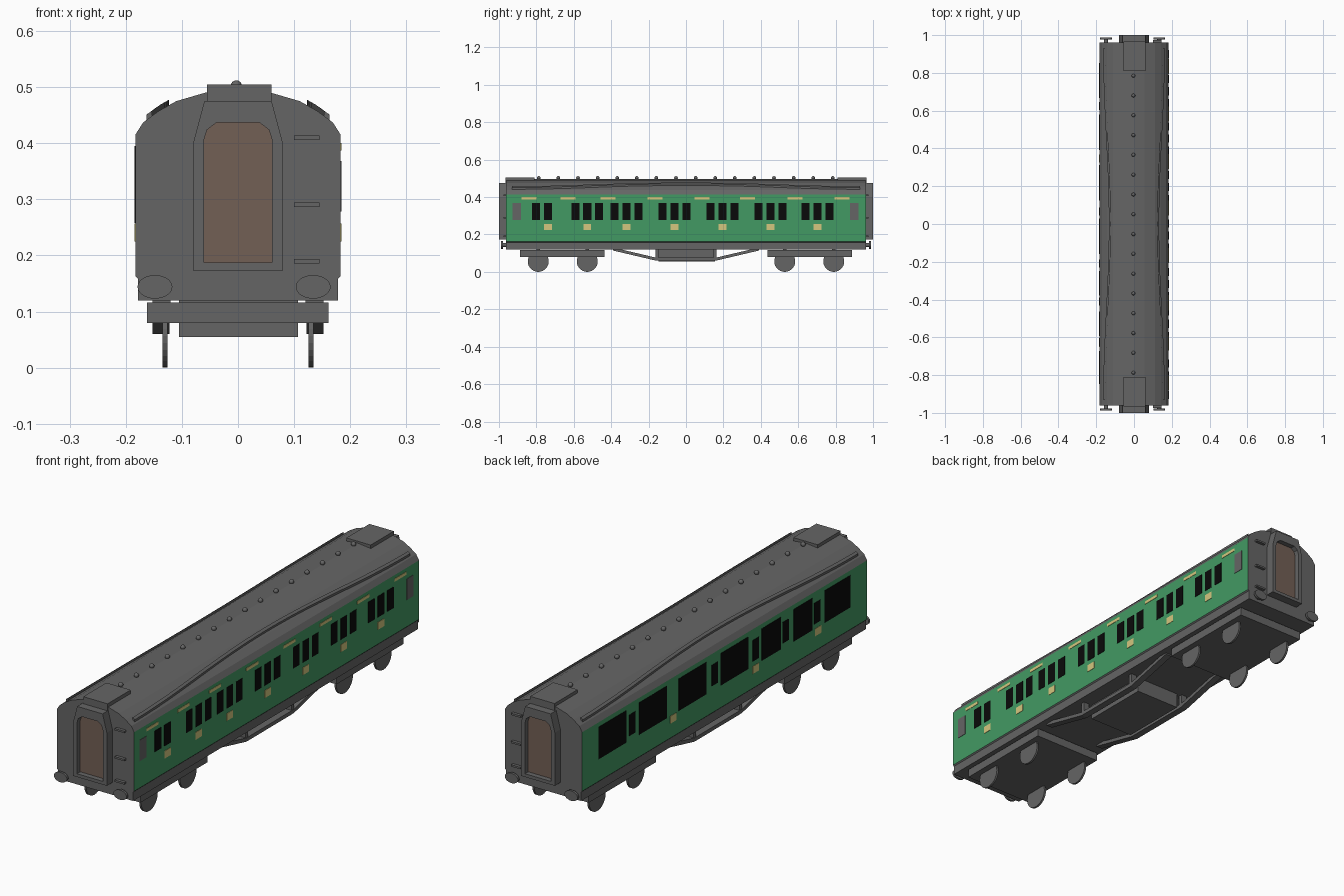
import bpy, bmesh, math
from mathutils import Matrix

if "Cube" in bpy.data.objects:
    bpy.data.objects.remove(bpy.data.objects["Cube"])


def mat(name, rgb):
    m = bpy.data.materials.new(name)
    m.diffuse_color = (*rgb, 1)
    m.use_nodes = True
    m.node_tree.nodes["Principled BSDF"].inputs["Base Color"].default_value = m.diffuse_color
    return m


GREY = mat("grey", (0.13, 0.13, 0.13))
GREEN = mat("green", (0.055, 0.32, 0.125))
BLACK = mat("black", (0.003, 0.003, 0.003))
CREAM = mat("cream", (0.66, 0.57, 0.21))
BROWN = mat("brown", (0.17, 0.115, 0.09))


def finish(bm, name, mats):
    bmesh.ops.recalc_face_normals(bm, faces=bm.faces)
    me = bpy.data.meshes.new(name)
    bm.to_mesh(me)
    bm.free()
    for m in mats:
        me.materials.append(m)
    ob = bpy.data.objects.new(name, me)
    bpy.context.collection.objects.link(ob)
    return ob


def box(name, x, y, z, m=GREY):
    bm = bmesh.new()
    size = [b - a for a, b in (x, y, z)]
    mid = [(a + b) / 2 for a, b in (x, y, z)]
    bmesh.ops.create_cube(bm, size=1, matrix=Matrix.Translation(mid) @ Matrix.Diagonal((*size, 1)))
    return finish(bm, name, [m])


def cylinder(name, loc, axis, rx, rz, depth):
    """Cylinder along axis X or Y; rx, rz are its two radii."""
    rot = Matrix.Rotation(math.pi / 2, 4, 'Y' if axis == 'X' else 'X')
    scale = (1, rx, rz, 1) if axis == 'X' else (rx, 1, rz, 1)
    bm = bmesh.new()
    bmesh.ops.create_cone(bm, cap_ends=True, segments=28, radius1=1, radius2=1, depth=depth,
                          matrix=Matrix.Translation(loc) @ Matrix.Diagonal(scale) @ rot)
    return finish(bm, name, [GREY])


def loft(name, rings, mats=(GREY,)):
    """Skin a list of closed rings and cap both ends."""
    bm = bmesh.new()
    loops = [[bm.verts.new(p) for p in r] for r in rings]
    n = len(loops[0])
    for a, b in zip(loops, loops[1:]):
        for i in range(n):
            bm.faces.new((a[i], a[(i + 1) % n], b[(i + 1) % n], b[i]))
    bm.faces.new(loops[0])
    bm.faces.new(loops[-1])
    return finish(bm, name, mats)


def mirror_profile(half):
    return half + [(-x, z) for x, z in reversed(half) if x > 0]


# Body shell: one cross-section, green on the side panels only
ROOF = [(0.183, 0.415), (0.169, 0.437), (0.142, 0.457), (0.11, 0.475), (0.055, 0.491), (0, 0.497)]
section = mirror_profile([(0.178, 0.12), (0.178, 0.158), (0.183, 0.163)] + ROOF)
body = loft("body", [[(x, y, z) for x, z in section] for y in (-0.962, 0.962)], (GREY, GREEN))
for p in body.data.polygons:
    if abs(p.normal.x) > 0.95 and 0.2 < p.center.z < 0.41:
        p.material_index = 1


def roof_z(x):
    for (x0, z0), (x1, z1) in zip(ROOF, ROOF[1:]):
        if x1 <= x <= x0:
            return z1 + (z0 - z1) * (x - x1) / (x0 - x1)


# Curved rain strips on the roof
for s in (-1, 1):
    rings = []
    for i in range(25):
        y = -0.93 + 1.86 * i / 24
        x = 0.157 - 0.03 * (0.5 + 0.5 * math.cos(math.pi * y / 0.93))
        z = roof_z(x)
        rings.append([(s * (x - 0.004), y, z - 0.008), (s * (x + 0.006), y, z - 0.008),
                      (s * (x + 0.006), y, z + 0.005), (s * (x - 0.004), y, z + 0.012)])
    loft("rain_strip", rings)

# Roof vents
for i in range(16):
    bm = bmesh.new()
    bmesh.ops.create_uvsphere(bm, u_segments=12, v_segments=8, radius=0.01, matrix=Matrix.Translation(
        (-0.003, -0.787 + 1.572 * i / 15, 0.502)))
    for f in bm.faces:
        f.smooth = True
    finish(bm, "roof_vent", [GREY])


# Painted plates on a side: s is the side, spans are centre and width along y
def plates(name, s, items, z, m):
    for c, w in items:
        box(name, sorted((s * 0.18, s * 0.1845)), (c - w / 2, c + w / 2), z, m)


DOOR_Z = (0.278, 0.368)
LABEL_Z = (0.225, 0.257)
doors = [-0.738, -0.528, -0.318, -0.061, 0.195, 0.452, 0.703]
wins = [(d + k * 0.064, 0.043) for d in doors for k in (-1, 0, 1) if not (d == doors[0] and k == 1)]
plates("right_window", 1, wins, DOOR_Z, BLACK)
plates("right_label", 1, [(d, 0.042) for d in doors], LABEL_Z, CREAM)
plates("right_stripe", 1, [(c, 0.08) for c in (-0.84, -0.63, -0.417, -0.166, 0.085, 0.33, 0.583, 0.834)],
       (0.387, 0.4), CREAM)
plates("right_grey_window", 1, [(-0.904, 0.046), (0.899, 0.046)], DOOR_Z, GREY)
plates("left_window", -1, [(0.76, 0.187), (0.485, 0.187), (0.218, 0.187), (-0.064, 0.187),
                           (-0.314, 0.128), (-0.528, 0.128), (-0.76, 0.175)], (0.258, 0.395), BLACK)
plates("left_door_window", -1, [(c, 0.042) for c in (0.625, 0.067, -0.21, -0.41, -0.625)], DOOR_Z, BLACK)
plates("left_label", -1, [(c, 0.042) for c in (0.347, -0.21, -0.63)], LABEL_Z, CREAM)

# End fittings, repeated at both ends
outer = mirror_profile([(0.08, 0.173), (0.08, 0.4), (0.07, 0.4375), (0.06, 0.475)])
inner = mirror_profile([(0.061, 0.187), (0.061, 0.405), (0.055, 0.424), (0.038, 0.437)])
for e in (-1, 1):
    rings = [[(x, e * y, z) for x, z in prof] for prof, y in
             ((outer, 0.95), (outer, 1.0), (inner, 1.0), (inner, 0.978))]
    gang = loft("gangway", rings, (GREY, BROWN))
    gang.data.polygons[len(gang.data.polygons) - 1].material_index = 1
    box("roof_end_box", (-0.055, 0.06), sorted((e * 0.81, e * 0.966)), (0.475, 0.505))
    for z in (0.41, 0.29, 0.19):
        box("end_step", (0.1, 0.145), sorted((e * 0.955, e * 0.975)), (z - 0.004, z + 0.004))
    for x in (-0.148, 0.134):
        cylinder("buffer_head", (x, e * 0.983, 0.144), 'Y', 0.031, 0.021, 0.01)
        cylinder("buffer_shaft", (x, e * 0.967, 0.144), 'Y', 0.011, 0.011, 0.03)

    # Bogie with four wheels
    box("bogie_frame", (-0.162, 0.161), sorted((e * 0.435, e * 0.888)), (0.08, 0.116))
    for s in (-1, 1):
        for y in (0.528, 0.79):
            cylinder("wheel", (s * 0.13, e * y, 0.056), 'X', 0.056, 0.056, 0.009)
            box("spring_block", sorted((s * 0.12, s * 0.152)), (e * y - 0.01, e * y + 0.01), (0.11, 0.123))

# Underframe trusses: sloped bar on each side with posts
TRUSS = [(-0.39, 0.122), (-0.16, 0.068), (0.16, 0.068), (0.39, 0.122)]
for s in (-1, 1):
    loft("truss", [[(s * x, y, z + dz) for x, dz in ((0.122, -0.008), (0.152, -0.008), (0.152, 0.008), (0.122, 0.008))]
                   for y, z in TRUSS])
    for y in (-0.155, 0.155):
        box("truss_post", sorted((s * 0.124, s * 0.15)), (y - 0.008, y + 0.008), (0.065, 0.125))

# Equipment box under the floor
box("equipment_box", (-0.105, 0.107), (-0.148, 0.155), (0.055, 0.125))
